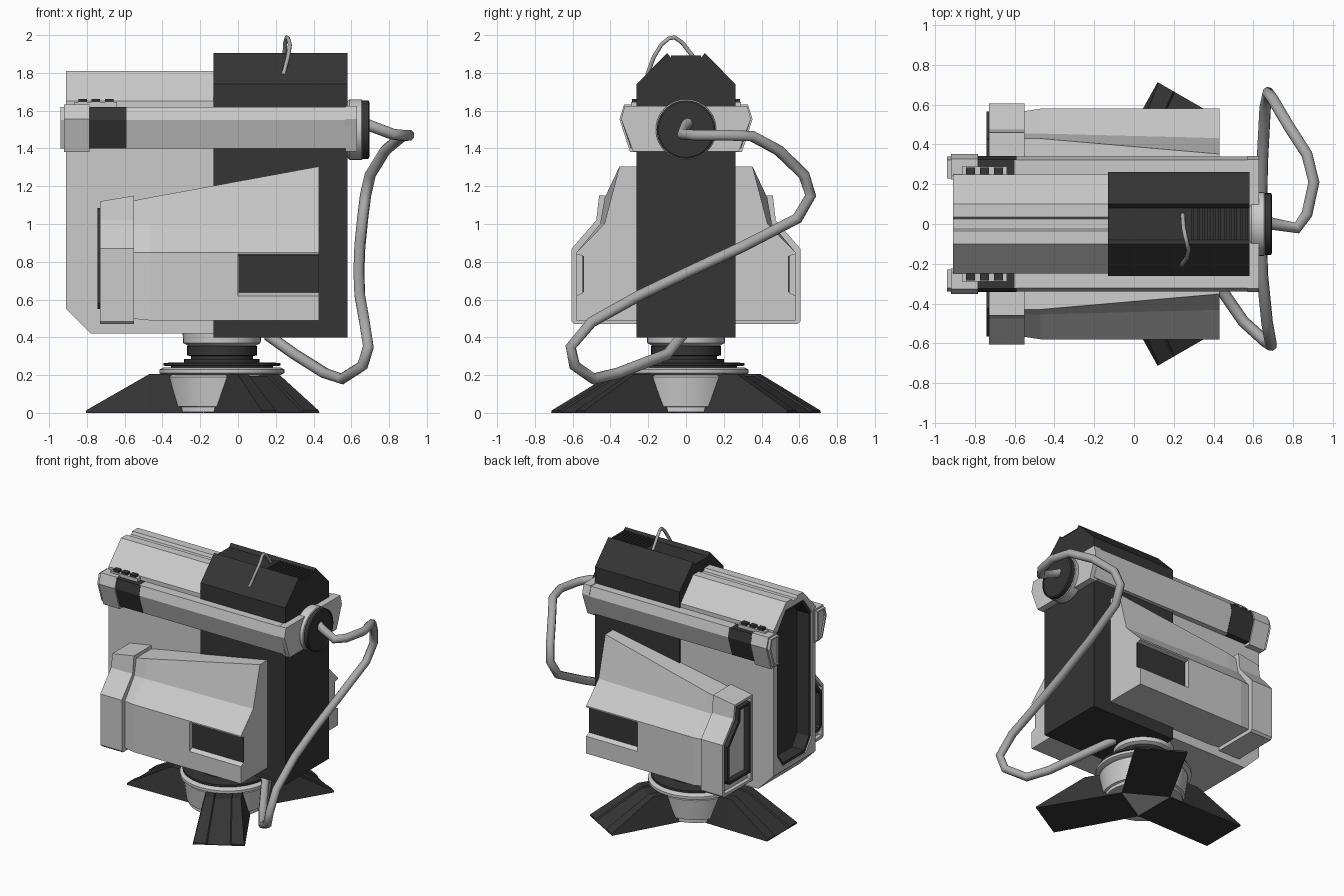
import bpy, bmesh, math
from mathutils import Matrix, Vector

if "Cube" in bpy.data.objects:
    bpy.data.objects.remove(bpy.data.objects["Cube"])


def material(name, v):
    m = bpy.data.materials.new(name)
    m.diffuse_color = (v, v, v, 1)
    m.use_nodes = True
    m.node_tree.nodes["Principled BSDF"].inputs["Base Color"].default_value = m.diffuse_color
    return m


DARK = material("dark_grey", 0.035)
CABLE = material("cable_grey", 0.4)
BASE_X = -0.085


def finish(name, bm, mat=None, mirror=False, smooth=False):
    bmesh.ops.recalc_face_normals(bm, faces=bm.faces)
    me = bpy.data.meshes.new(name)
    bm.to_mesh(me)
    bm.free()
    ob = bpy.data.objects.new(name, me)
    bpy.context.collection.objects.link(ob)
    if mat:
        me.materials.append(mat)
    if smooth:
        bpy.ops.object.select_all(action='DESELECT')
        ob.select_set(True)
        bpy.context.view_layer.objects.active = ob
        bpy.ops.object.shade_smooth_by_angle(angle=math.radians(35))
    if mirror:
        mirror_y(ob)
    return ob


def mirror_y(ob):
    ob.modifiers.new("Mirror", 'MIRROR').use_axis = (False, True, False)


def loft(name, sections, mat=None, mirror=False, inset=None, matrix=None):
    """Skin (x, [(y, z)...]) sections; inset=(rim, depth) sinks the first cap."""
    bm = bmesh.new()
    rings = [[bm.verts.new((x, y, z)) for y, z in pts] for x, pts in sections]
    n = len(rings[0])
    for a, b in zip(rings, rings[1:]):
        for i in range(n):
            j = (i + 1) % n
            bm.faces.new((a[i], a[j], b[j], b[i]))
    cap = bm.faces.new(rings[0])
    bm.faces.new(rings[-1])
    if inset:
        bmesh.ops.recalc_face_normals(bm, faces=bm.faces)
        bmesh.ops.inset_region(bm, faces=[cap], thickness=inset[0])
        ring = list(cap.verts)
        ext = bmesh.ops.extrude_discrete_faces(bm, faces=[cap])['faces'][0]
        bmesh.ops.translate(bm, verts=list(ext.verts), vec=(inset[1], 0, 0))
    if matrix:
        bm.transform(matrix)
    return finish(name, bm, mat, mirror)


def prism(name, x0, x1, pts, mat=None, **kw):
    return loft(name, [(x0, pts), (x1, pts)], mat, **kw)


def box(name, x, y, z, mat=None, **kw):
    return prism(name, x[0], x[1], [(y[0], z[0]), (y[1], z[0]), (y[1], z[1]), (y[0], z[1])], mat, **kw)


def sym(half):
    """Close a half outline (y >= 0, bottom to top) across y = 0."""
    return half + [(-y, z) for y, z in reversed(half)]


def lathe(name, profile, matrix, mat=None):
    bm = bmesh.new()
    vs = [bm.verts.new((r, 0, h)) for r, h in profile]
    es = [bm.edges.new(p) for p in zip(vs, vs[1:])]
    bmesh.ops.spin(bm, geom=vs + es, cent=(0, 0, 0), axis=(0, 0, 1), angle=math.tau, steps=40)
    bmesh.ops.remove_doubles(bm, verts=bm.verts, dist=1e-4)
    bm.transform(matrix)
    return finish(name, bm, mat, smooth=True)


def cut(ob, cutter):
    cutter.hide_render = True
    cutter.hide_set(True)
    b = ob.modifiers.new("Cut", 'BOOLEAN')
    b.operation, b.solver, b.object = 'DIFFERENCE', 'EXACT', cutter


def tube(name, pts, r, mat):
    cu = bpy.data.curves.new(name, 'CURVE')
    cu.dimensions = '3D'
    cu.bevel_depth, cu.bevel_resolution, cu.use_fill_caps = r, 2, True
    sp = cu.splines.new('POLY')
    sp.points.add(len(pts) - 1)
    for p, co in zip(sp.points, pts):
        p.co = (*co, 1)
    sp.use_smooth = True
    cu.materials.append(mat)
    ob = bpy.data.objects.new(name, cu)
    bpy.context.collection.objects.link(ob)


# Tripod base: three wedge legs
def leg_section(w, wt, z):
    return sym([(w, 0), (wt, z), (0.5 * wt, z), (0.45 * wt, z - 0.01)])


for i, deg in enumerate((60, 180, 300)):
    m = Matrix.Translation((BASE_X, 0, 0)) @ Matrix.Rotation(math.radians(deg), 4, 'Z')
    loft(f"leg_{i + 1}", [(0.1, leg_section(0.17, 0.125, 0.205)),
                          (0.385, leg_section(0.175, 0.125, 0.205)),
                          (0.72, leg_section(0.18, 0.175, 0.013))], DARK, matrix=m)

# Turntable stack
base = Matrix.Translation((BASE_X, 0, 0))
lathe("base_drum", [(0, 0.005), (0.27, 0.005), (0.27, 0.03), (0.285, 0.035), (0.305, 0.19), (0.29, 0.205), (0, 0.205)], base)
lathe("base_ring", [(0, 0.2), (0.31, 0.2), (0.33, 0.21), (0.33, 0.23), (0.31, 0.24), (0, 0.24)], base)
lathe("swivel_plate", [(0, 0.235), (0.27, 0.235), (0.27, 0.247), (0.31, 0.25), (0.31, 0.265), (0.2, 0.267),
                       (0.2, 0.285), (0.165, 0.285), (0.165, 0.3), (0.185, 0.305), (0.185, 0.355), (0, 0.355)], base, DARK)
lathe("neck_collar", [(0, 0.35), (0.17, 0.35), (0.205, 0.37), (0.21, 0.45), (0, 0.45)], base)


# Light front body with recessed window
def body_section(zb):
    return sym([(0.25, zb), (0.25, 1.65), (0.1, 1.81), (0.035, 1.81), (0.025, 1.79)])


def window(w, z0, z1):
    return sym([(w - 0.07, z0), (w, z0 + 0.1), (w, z1 - 0.13), (w - 0.1, z1)])


body = loft("front_body", [(-0.91, body_section(0.55)), (-0.78, body_section(0.42)), (0.0, body_section(0.42))])
cut(body, prism("window_cutter", -1.0, -0.76, window(0.205, 0.58, 1.75)))
prism("window_liner", -0.9, -0.75, window(0.207, 0.578, 1.752), DARK, inset=(0.025, 0.1))

# Dark rear casing with cooling ribs
prism("rear_casing", -0.13, 0.58, sym([(0.262, 0.4), (0.262, 1.74), (0.1, 1.905), (0.08, 1.88)]), DARK)
for i in range(11):
    x = 0.29 + i * 0.027
    box(f"vent_rib_{i + 1}", (x, x + 0.013), (-0.08, 0.08), (1.87, 1.892), DARK)

# Side rails, dark bands, front caps and rear crossbar
rail = [(0.23, 1.40), (0.29, 1.40), (0.34, 1.55), (0.322, 1.62), (0.23, 1.62)]
cap = [(0.225, 1.38), (0.296, 1.38), (0.352, 1.555), (0.328, 1.632), (0.225, 1.632)]
prism("side_rail", -0.6, 0.6, rail, mirror=True)
prism("rail_band", -0.8, -0.59, [(y + 0.002, z) for y, z in rail], DARK, mirror=True)
prism("rail_cap", -0.92, -0.785, cap, mirror=True)
prism("rail_end", -0.94, -0.91, rail, mirror=True, inset=(0.015, 0.01))
prism("crossbar", 0.57, 0.63, sym([(0.28, 1.385), (0.343, 1.555), (0.325, 1.625)]))
box("clip_plate", (-0.865, -0.64), (0.245, 0.29), (1.62, 1.645), mirror=True)
for i in range(3):
    x = -0.845 + i * 0.07
    box(f"clip_{i + 1}", (x, x + 0.045), (0.25, 0.285), (1.64, 1.662), DARK, mirror=True)


# Side pods: tapered shell, front ring, dark opening, side slot
def pod(y, yt, zb, zt, dz=0.0):
    return [(0.2, zb), (y, zb), (y, 0.85 + dz), (min(yt + 0.08, 0.455), 1.0 + dz), (yt, zt), (0.2, zt)]


shell = loft("side_pod", [(-0.57, pod(0.565, 0.43, 0.50, 1.12)), (-0.47, pod(0.58, 0.43, 0.49, 1.14)),
                          (0.43, pod(0.58, 0.352, 0.49, 1.305))])
cut(shell, prism("slot_cutter", 0.0, 0.5, [(0.54, 0.64), (0.6, 0.61), (0.6, 0.845), (0.54, 0.83)]))
mirror_y(shell)
box("slot_panel", (0.002, 0.428), (0.45, 0.548), (0.638, 0.832), DARK, mirror=True)
ring_a = [(0.25, 0.47), (0.59, 0.47), (0.605, 0.485), (0.605, 0.87), (0.475, 1.02), (0.46, 1.12), (0.25, 1.12)]
ring_b = [(y, z + 0.03 if z > 1.1 else z) for y, z in ring_a]
loft("pod_ring", [(-0.73, ring_a), (-0.55, ring_b)], mirror=True, inset=(0.025, 0.03))
prism("pod_opening", -0.743, -0.69, [(0.29, 0.55), (0.54, 0.55), (0.565, 0.58), (0.565, 0.84), (0.435, 0.99),
                                      (0.425, 1.085), (0.29, 1.085)], DARK, mirror=True, inset=(0.025, 0.045))

# Rear round connector
rear = Matrix.Translation((0.58, 0, 1.5)) @ Matrix.Rotation(math.pi / 2, 4, 'Y')
lathe("connector_mount", [(0, 0), (0.15, 0), (0.16, 0.01), (0.16, 0.075), (0.15, 0.085), (0, 0.085)], rear)
lathe("connector_disc", [(0, 0.08), (0.155, 0.08), (0.155, 0.11), (0.145, 0.115), (0.145, 0.105), (0, 0.105)], rear, DARK)

# Power cable and top wire hook
tube("cable", [(0.67, 0.01, 1.535), (0.70, 0.0, 1.52), (0.82, -0.02, 1.475), (0.87, 0.05, 1.47), (0.905, 0.21, 1.47),
               (0.87, 0.35, 1.465), (0.78, 0.49, 1.39), (0.70, 0.625, 1.26), (0.675, 0.66, 1.15), (0.66, 0.59, 1.03),
               (0.645, 0.3, 0.88), (0.64, 0.0, 0.74), (0.645, -0.25, 0.62), (0.67, -0.5, 0.48), (0.69, -0.61, 0.35),
               (0.66, -0.59, 0.25), (0.55, -0.49, 0.18), (0.46, -0.36, 0.21), (0.3, -0.1, 0.31), (0.16, -0.02, 0.41)],
     0.03, CABLE)
tube("wire_hook", [(0.24, -0.205, 1.79), (0.265, -0.17, 1.885), (0.275, -0.13, 1.95), (0.265, -0.09, 1.983),
                   (0.258, -0.06, 1.988), (0.25, -0.02, 1.96), (0.245, 0.05, 1.87)], 0.011, CABLE)
